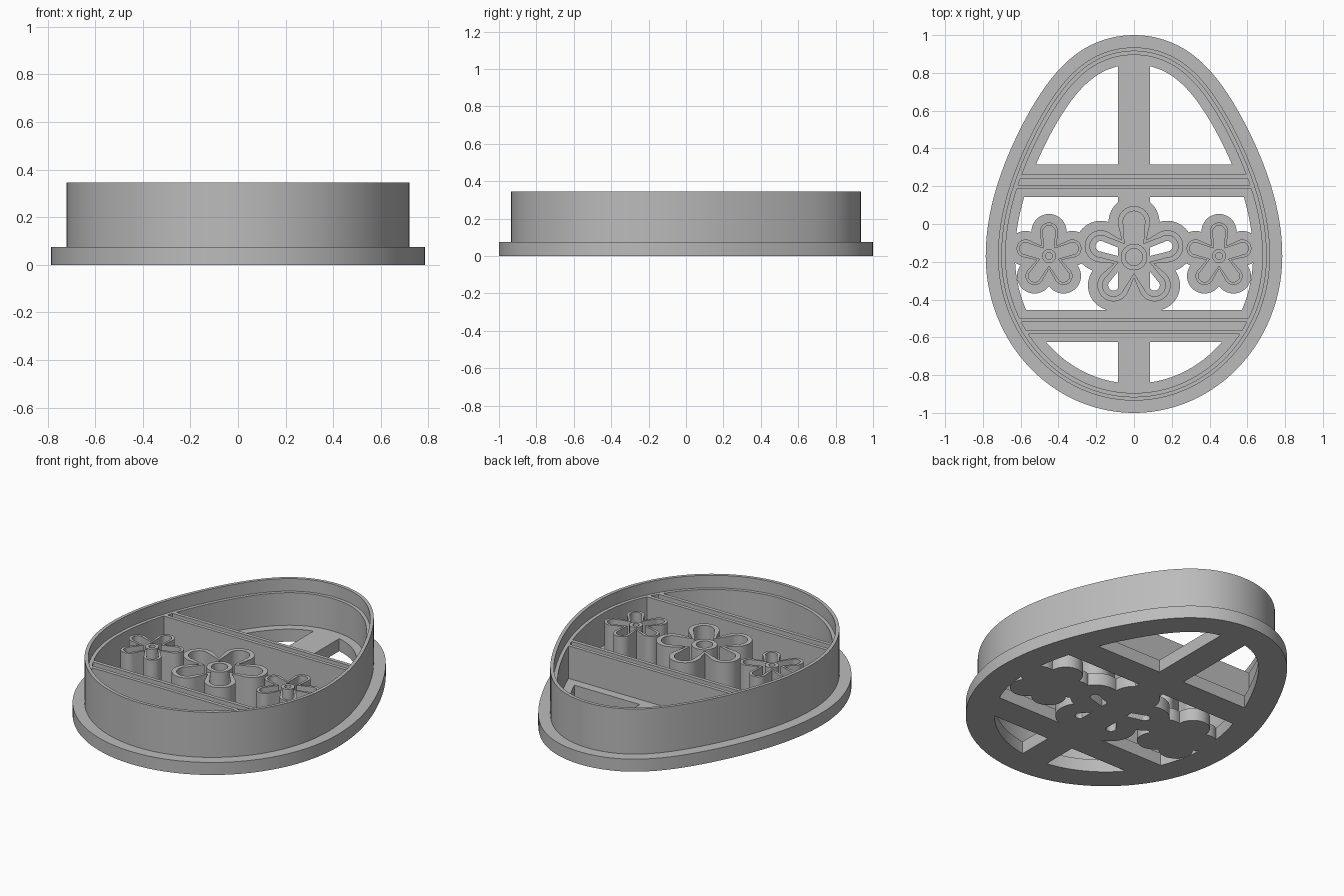
import bpy, bmesh
from math import sin, cos, pi, radians, sqrt, atan2
from mathutils import Vector

cube = bpy.data.objects.get("Cube")
if cube:
    bpy.data.objects.remove(cube, do_unlink=True)

GREY = (0.5, 0.5, 0.5, 1)
mat = bpy.data.materials.new("plain_grey")
mat.use_nodes = True
mat.diffuse_color = GREY
mat.node_tree.nodes["Principled BSDF"].inputs["Base Color"].default_value = GREY

BASE_TOP, STAMP_TOP, RIM_TOP = 0.075, 0.27, 0.345
HALF_W, WIDEST_Y = 0.785, -0.17


# ---- outlines ----
def egg_point(t):
    height = 1 - WIDEST_Y if sin(t) > 0 else 1 + WIDEST_Y
    slim = 1 - 0.07 * sin(2 * t) ** 2 if sin(t) > 0 else 1
    return Vector((HALF_W * cos(t) * slim, WIDEST_Y + height * sin(t)))


def egg(inset, n=160):
    pts = []
    for i in range(n):
        t = 2 * pi * i / n
        tangent = (egg_point(t + 0.01) - egg_point(t - 0.01)).normalized()
        pts.append(egg_point(t) + inset * Vector((-tangent.y, tangent.x)))
    return pts


def circle(center, r, n=32):
    return [Vector(center) + r * Vector((cos(2 * pi * i / n), sin(2 * pi * i / n)))
            for i in range(n)]


def flower(center, dist, r, notch=None, n=20):
    """Five round petals, one up; notch is the radius of the dip between petals."""
    half = radians(36)
    end = radians(105)
    if notch is None:
        notch = dist * cos(half) + sqrt(r * r - (dist * sin(half)) ** 2)
        end = atan2(notch * sin(half), notch * cos(half) - dist)
        arc = [end * (2 * i / n - 1) for i in range(1, n)]
    else:
        arc = [end * (2 * i / n - 1) for i in range(n + 1)]
    petal = [Vector((notch * cos(half), -notch * sin(half)))]
    petal += [Vector((dist + r * cos(a), r * sin(a))) for a in arc]
    pts = []
    for k in range(5):
        turn = pi / 2 + k * 2 * pi / 5
        for p in petal:
            pts.append(Vector(center) + Vector((p.x * cos(turn) - p.y * sin(turn),
                                                p.x * sin(turn) + p.y * cos(turn))))
    return pts


def rect(x, y0, y1):
    return [Vector(p) for p in ((-x, y0), (x, y0), (x, y1), (-x, y1))]


# ---- solids ----
def loft(name, loops, closed):
    """Skin (outline, z) loops; closed makes a ring, otherwise the ends are capped."""
    bm = bmesh.new()
    rows = [[bm.verts.new((p.x, p.y, z)) for p in pts] for pts, z in loops]
    pairs = list(zip(rows, rows[1:]))
    if closed:
        pairs.append((rows[-1], rows[0]))
    else:
        bm.faces.new(rows[0])
        bm.faces.new(rows[-1])
    for a, b in pairs:
        for i in range(len(a)):
            j = (i + 1) % len(a)
            bm.faces.new((a[i], a[j], b[j], b[i]))
    bmesh.ops.recalc_face_normals(bm, faces=bm.faces)
    mesh = bpy.data.meshes.new(name)
    bm.to_mesh(mesh)
    bm.free()
    mesh.materials.append(mat)
    obj = bpy.data.objects.new(name, mesh)
    bpy.context.collection.objects.link(obj)
    return obj


def prism(name, pts, z0, z1):
    return loft(name, [(pts, z0), (pts, z1)], False)


def ring(name, outer, inner, z0, z1):
    return loft(name, [(outer, z0), (outer, z1), (inner, z1), (inner, z0)], True)


def activate(obj):
    bpy.ops.object.select_all(action="DESELECT")
    obj.select_set(True)
    bpy.context.view_layer.objects.active = obj


def combine(obj, other, operation):
    mod = obj.modifiers.new("combine", "BOOLEAN")
    mod.operation, mod.solver, mod.object = operation, "EXACT", other
    activate(obj)
    bpy.ops.object.modifier_apply(modifier=mod.name)
    bpy.data.objects.remove(other, do_unlink=True)


# ---- base plate: rim, flower pads, cross bars and spine ----
MID = (0, -0.175)
SIDES = {"left": (0.45, -0.17), "right": (-0.45, -0.17)}

pad = prism("center_pad", flower(MID, 0.185, 0.135), 0, BASE_TOP)
combine(pad, prism("petal_holes", flower(MID, 0.185, 0.028, 0.03), -0.1, 0.2), "DIFFERENCE")
base = ring("base_plate", egg(0), egg(0.155), 0, BASE_TOP)
parts = [pad]
parts += [prism(s + "_pad", flower(c, 0.13, 0.093), 0, BASE_TOP) for s, c in SIDES.items()]
parts.append(prism("upper_bar", rect(0.62, 0.143, 0.316), 0, BASE_TOP))
parts.append(prism("lower_bar", rect(0.6, -0.625, -0.455), 0, BASE_TOP))
parts.append(prism("spine", rect(0.085, -0.91, 0.91), 0, BASE_TOP))
for part in parts:
    combine(base, part, "UNION")

# ---- cutting wall with an inner ledge ----
BURIED = BASE_TOP - 0.005
wall = loft("cutting_wall", [
    (egg(0.065), BURIED), (egg(0.065), RIM_TOP), (egg(0.085), RIM_TOP),
    (egg(0.085), STAMP_TOP), (egg(0.105), STAMP_TOP), (egg(0.105), BURIED)], True)
made = [base, wall]

# ---- straight stamp ridges, ending inside the wall ----
for name, y in (("upper_outer", 0.252), ("upper_inner", 0.196),
                ("lower_inner", -0.508), ("lower_outer", -0.571)):
    half = max(p.x for p in egg(0) if abs(p.y - y) < 0.03) - 0.098
    made.append(prism(name + "_ridge", rect(half, y - 0.011, y + 0.011), BURIED, STAMP_TOP))


# ---- flower stamps: petal outline and round centre ----
def stamp(name, c, dist, r_out, r_in, notch_out, notch_in, eye_out, eye_in):
    made.append(ring(name + "_petals", flower(c, dist, r_out, notch_out),
                     flower(c, dist, r_in, notch_in), BURIED, STAMP_TOP))
    made.append(ring(name + "_eye", circle(c, eye_out), circle(c, eye_in), BURIED, STAMP_TOP))


stamp("center_flower", MID, 0.185, 0.085, 0.058, 0.11, 0.085, 0.07, 0.045)
for side, c in SIDES.items():
    stamp(side + "_flower", c, 0.13, 0.048, 0.032, 0.068, 0.05, 0.037, 0.018)

for obj in made:
    activate(obj)
    bpy.ops.object.shade_smooth_by_angle(angle=radians(30))
